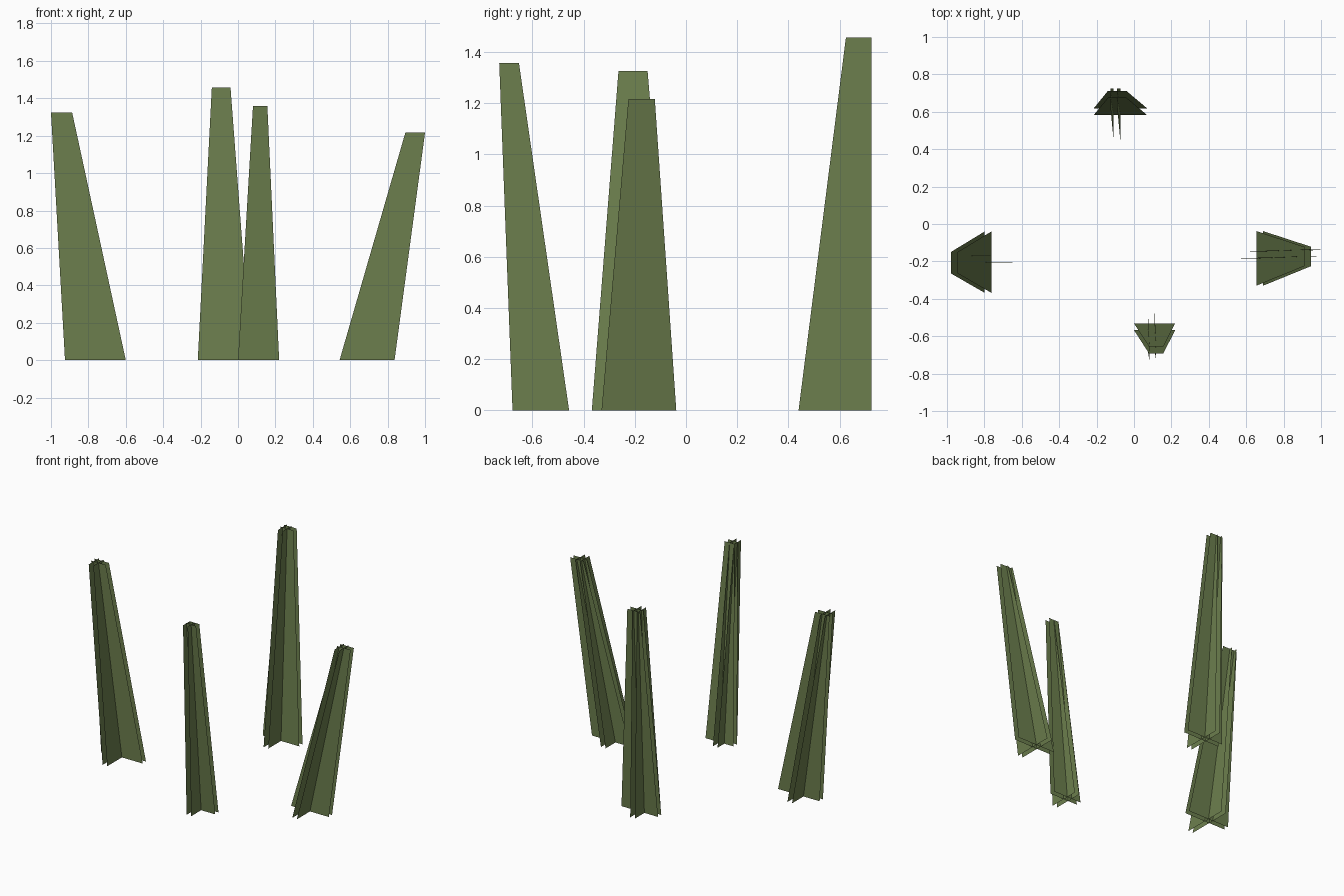
import bpy, bmesh

if "Cube" in bpy.data.objects:
    bpy.data.objects.remove(bpy.data.objects["Cube"])

GAP = 0.036  # spacing between the doubled cards

mat = bpy.data.materials.new("leaf_green")
mat.diffuse_color = (0.15, 0.21, 0.075, 1)
mat.use_nodes = True
mat.node_tree.nodes["Principled BSDF"].inputs["Base Color"].default_value = mat.diffuse_color


def stalk(name, bx, by, tx, ty, h):
    """Crossed pairs of tapered cards; arguments are the x and y ranges at the base and tip."""
    mid = lambda r: (r[0] + r[1]) / 2
    bm = bmesh.new()

    def card(points):
        bm.faces.new([bm.verts.new(p) for p in points])

    for i in (0, 1):
        # card spanning x
        d = i * GAP
        yb, yt = mid(by) + d, mid(ty) + d
        card([(bx[0], yb, 0), (bx[1], yb, 0), (tx[1], yt, h), (tx[0], yt, h)])
        # card spanning y
        xb, xt = mid(bx) - d, mid(tx) - d
        card([(xb, by[0], 0), (xb, by[1], 0), (xt, ty[1], h), (xt, ty[0], h)])

    # first pair faces outward on the opposite side of the second pair
    bm.faces.ensure_lookup_table()
    bmesh.ops.reverse_faces(bm, faces=[bm.faces[2], bm.faces[3]])
    me = bpy.data.meshes.new(name)
    bm.to_mesh(me)
    bm.free()
    me.materials.append(mat)
    ob = bpy.data.objects.new(name, me)
    bpy.context.collection.objects.link(ob)


# four stalks leaning outward
stalk("left_stalk", (-0.925, -0.60), (-0.368, -0.04), (-1.0, -0.887), (-0.264, -0.15), 1.325)
stalk("right_stalk", (0.543, 0.837), (-0.33, -0.038), (0.895, 1.0), (-0.225, -0.122), 1.217)
stalk("back_stalk", (-0.215, 0.07), (0.44, 0.725), (-0.14, -0.04), (0.625, 0.725), 1.457)
stalk("front_stalk", (0.0, 0.22), (-0.678, -0.457), (0.08, 0.157), (-0.73, -0.653), 1.358)
